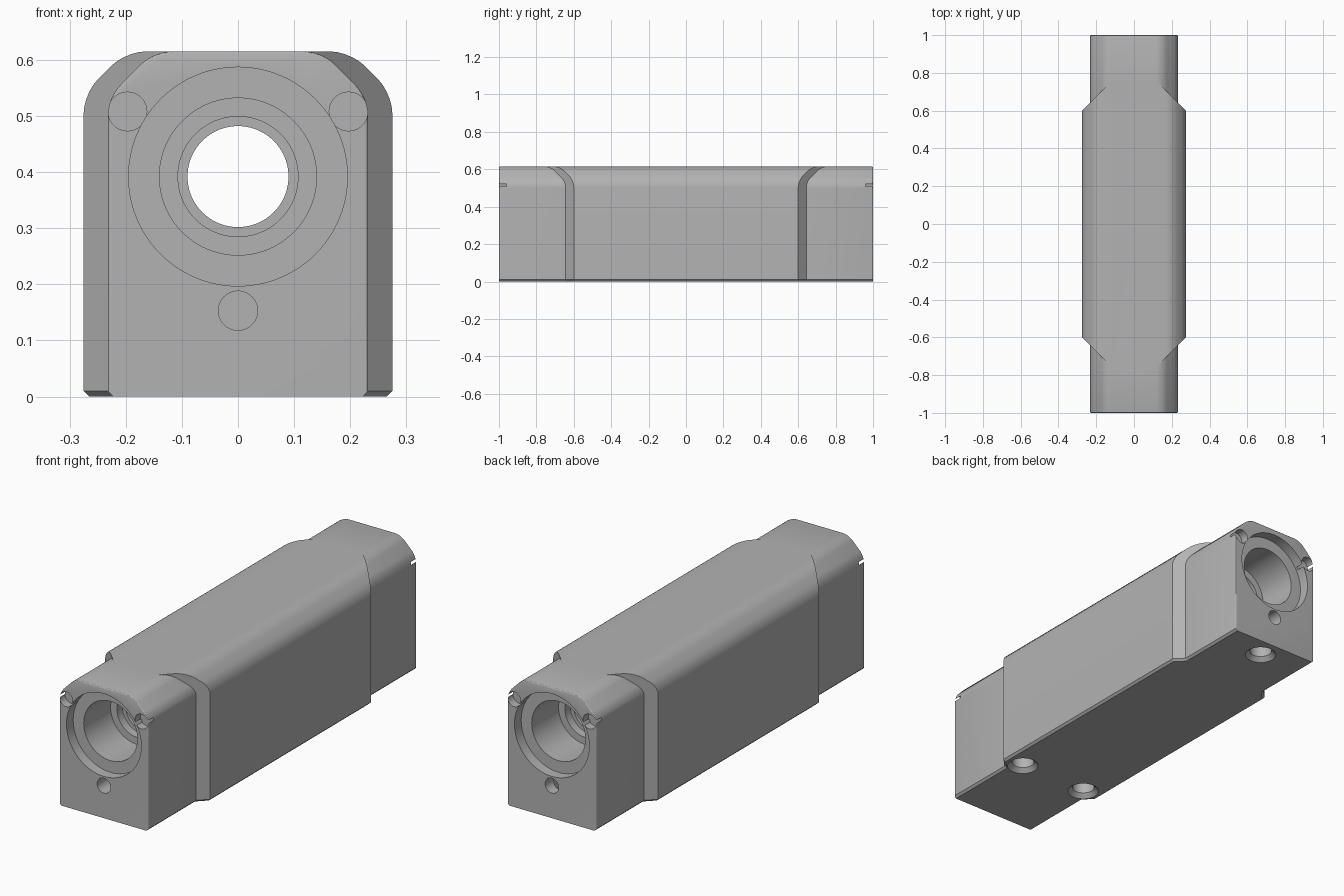
import bpy, bmesh, math
from mathutils import Vector, Matrix

cube = bpy.data.objects.get("Cube")
if cube:
    bpy.data.objects.remove(cube, do_unlink=True)

metal = bpy.data.materials.new("satin grey metal")
metal.use_nodes = True
GREY = (0.45, 0.45, 0.45, 1)
metal.diffuse_color = GREY
metal.node_tree.nodes["Principled BSDF"].inputs["Base Color"].default_value = GREY

TOP, FOOT = 0.615, 0.01      # block height, bottom chamfer
BORE_Z = 0.392


def to_object(bm, name):
    bmesh.ops.recalc_face_normals(bm, faces=bm.faces[:])
    mesh = bpy.data.meshes.new(name)
    bm.to_mesh(mesh)
    bm.free()
    mesh.materials.append(metal)
    obj = bpy.data.objects.new(name, mesh)
    bpy.context.collection.objects.link(obj)
    return obj


def prism(width, shoulder, half_length, fillet):
    """Chamfered block section along y, with rounded shoulder edges."""
    half = [(width - FOOT, 0), (width, FOOT), (width, shoulder),
            (width - (TOP - shoulder), TOP)]
    outline = half + [(-x, z) for x, z in reversed(half)]
    bm = bmesh.new()
    face = bm.faces.new([bm.verts.new((x, -half_length, z)) for x, z in outline])
    new = bmesh.ops.extrude_face_region(bm, geom=[face])["geom"]
    bmesh.ops.translate(bm, vec=(0, 2 * half_length, 0),
                        verts=[v for v in new if isinstance(v, bmesh.types.BMVert)])
    bmesh.ops.recalc_face_normals(bm, faces=bm.faces[:])
    edges = [e for e in bm.edges if e.verts[0].co.z > 0.3
             and abs(e.verts[0].co.y - e.verts[1].co.y) > half_length]
    bmesh.ops.bevel(bm, geom=edges, offset=fillet, segments=5, profile=0.5,
                    affect='EDGES')
    return bm


def lathe(name, profile, location, direction, sides=64):
    """Revolved cutter; profile is (radius, depth) along the direction."""
    bm = bmesh.new()
    rings = []
    for r, d in profile:
        rings.append([bm.verts.new((r * math.cos(a), r * math.sin(a), d))
                      for a in (math.tau * i / sides for i in range(sides))])
    for low, high in zip(rings, rings[1:]):
        for i in range(sides):
            j = (i + 1) % sides
            bm.faces.new((low[i], low[j], high[j], high[i]))
    bm.faces.new(rings[0])
    bm.faces.new(rings[-1])
    turn = Vector(direction).to_track_quat('Z', 'Y').to_matrix().to_4x4()
    bm.transform(Matrix.Translation(location) @ turn)
    return to_object(bm, name)


def combine(target, tool, operation):
    mod = target.modifiers.new("combine", 'BOOLEAN')
    mod.operation = operation
    mod.solver = 'EXACT'
    mod.object = tool
    bpy.context.view_layer.objects.active = target
    bpy.ops.object.modifier_apply(modifier=mod.name)
    bpy.data.objects.remove(tool, do_unlink=True)


# Narrow block running the full length, with softened end edges
bm = prism(0.232, 0.533, 1.0, 0.03)
ends = [e for e in bm.edges if all(abs(v.co.y) > 0.999 for v in e.verts)]
rims = [e for e in ends if max(v.co.z for v in e.verts) > FOOT + 0.001]
bmesh.ops.bevel(bm, geom=rims, offset=0.013, segments=3, profile=0.5,
                affect='EDGES', clamp_overlap=True)
body = to_object(bm, "housing_body")

# Wide middle section, its four corners cut at an angle
bm = prism(0.275, 0.54, 0.76, 0.035)
for sx in (-1, 1):
    for sy in (-1, 1):
        for normal, point in (((sx, sy, 0), (sx * 0.275, sy * 0.6, 0)),
                              ((sx, sy, -1.41), (sx * 0.275, sy * 0.6, FOOT))):
            cut = bmesh.ops.bisect_plane(
                bm, geom=bm.verts[:] + bm.edges[:] + bm.faces[:],
                plane_co=point, plane_no=normal, clear_outer=True)
            bmesh.ops.holes_fill(bm, edges=[e for e in bm.edges if e.is_boundary])
combine(body, to_object(bm, "wide_section"), 'UNION')

# Stepped bore through the whole length
steps = [(0.195, 1.05), (0.195, 0.95), (0.14, 0.95), (0.14, 0.75),
         (0.107, 0.75), (0.107, 0.71), (0.09, 0.71)]
bore = [(r, -y) for r, y in steps] + [(r, y) for r, y in reversed(steps)]
combine(body, lathe("bore_cutter", bore, (0, 0, BORE_Z), (0, 1, 0), 96), 'DIFFERENCE')

# Corner pockets and the port below the bore, on both ends
for end in (-1, 1):
    for x, z, r, depth in ((-0.197, 0.508, 0.0345, 0.04),
                           (0.197, 0.508, 0.0345, 0.04),
                           (0, 0.153, 0.035, 0.08)):
        hole = lathe("end_hole_cutter", [(r, -0.05), (r, depth)],
                     (x, end, z), (0, -end, 0), 40)
        combine(body, hole, 'DIFFERENCE')

# Countersunk mounting holes underneath
sink = [(0.085, -0.015), (0.07, 0), (0.05, 0.02), (0.05, 0.15)]
for x, y in ((0, 0.9), (0.18, -0.575), (-0.18, -0.575)):
    combine(body, lathe("mount_cutter", sink, (x, y, 0), (0, 0, 1), 40), 'DIFFERENCE')

# Smooth curves, crisp edges
bpy.ops.object.select_all(action='DESELECT')
body.select_set(True)
bpy.context.view_layer.objects.active = body
bpy.ops.object.shade_smooth_by_angle(angle=math.radians(25))
